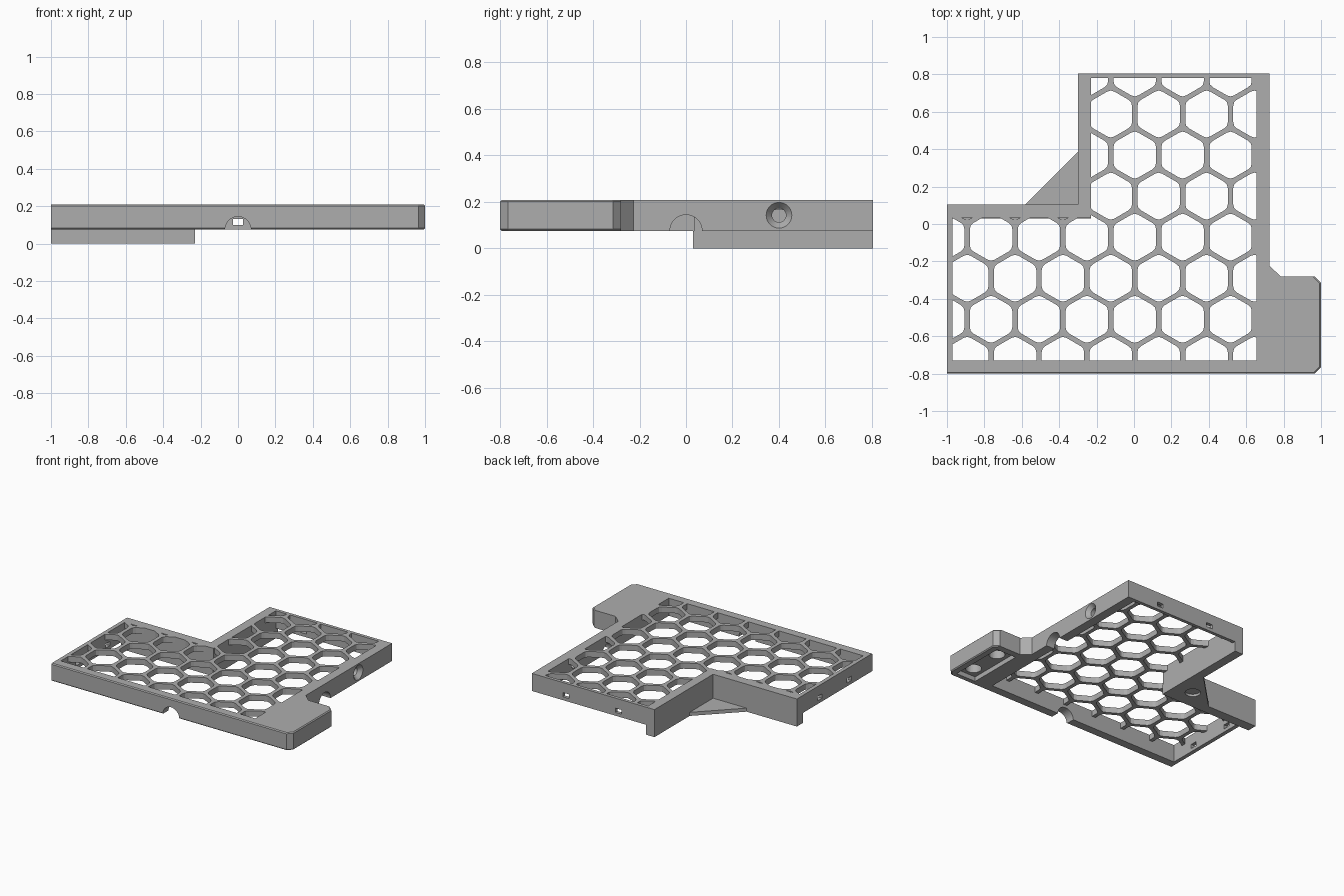
import bpy, bmesh, math
from mathutils import Matrix, Vector

cube = bpy.data.objects.get("Cube")
if cube:
    bpy.data.objects.remove(cube)

grey = bpy.data.materials.new("plain_grey")
grey.use_nodes = True
COLOUR = (0.42, 0.42, 0.42, 1)
grey.diffuse_color = COLOUR
grey.node_tree.nodes["Principled BSDF"].inputs["Base Color"].default_value = COLOUR

Z0, Z1 = 0.075, 0.208      # underside and top of the tray
PLATE = 0.165              # underside of the honeycomb sheet


def make(name, bm):
    bmesh.ops.recalc_face_normals(bm, faces=bm.faces)
    me = bpy.data.meshes.new(name)
    bm.to_mesh(me)
    bm.free()
    ob = bpy.data.objects.new(name, me)
    me.materials.append(grey)
    bpy.context.collection.objects.link(ob)
    return ob


def add_prism(bm, pts, lo, hi):
    face = bm.faces.new([bm.verts.new((x, y, lo)) for x, y in pts])
    up = bmesh.ops.extrude_face_region(bm, geom=[face])["geom"]
    verts = [v for v in up if isinstance(v, bmesh.types.BMVert)]
    bmesh.ops.translate(bm, verts=verts, vec=(0, 0, hi - lo))


def prism(name, pts, lo, hi):
    bm = bmesh.new()
    add_prism(bm, pts, lo, hi)
    return make(name, bm)


def box(x0, x1, y0, y1, lo, hi):
    return prism("cutter", [(x0, y0), (x1, y0), (x1, y1), (x0, y1)], lo, hi)


def rod(centre, r, depth, axis="Z", r2=None):
    bm = bmesh.new()
    turn = {"X": Matrix.Rotation(math.pi / 2, 4, "Y"),
            "Y": Matrix.Rotation(math.pi / 2, 4, "X"), "Z": Matrix()}[axis]
    bmesh.ops.create_cone(bm, cap_ends=True, segments=40, radius1=r,
                          radius2=r if r2 is None else r2, depth=depth,
                          matrix=Matrix.Translation(centre) @ turn)
    return make("cutter", bm)


def combine(ob, cutter, operation="DIFFERENCE"):
    mod = ob.modifiers.new("cut", "BOOLEAN")
    mod.operation, mod.solver, mod.object = operation, "EXACT", cutter
    with bpy.context.temp_override(object=ob, active_object=ob):
        bpy.ops.object.modifier_apply(modifier=mod.name)
    bpy.data.objects.remove(cutter)


# Tray body with the side tab, front and tab edges slightly broken
bm = bmesh.new()
add_prism(bm, [(-1, -0.8), (0.965, -0.8), (1, -0.765), (1, -0.315), (0.965, -0.28),
               (0.785, -0.28), (0.725, -0.225), (0.725, 0.805), (-0.3, 0.805),
               (-0.3, 0.105), (-1, 0.105)], Z0, Z1)
rim = []
for e in bm.edges:
    a, b = (v.co for v in e.verts)
    m = (a + b) / 2
    if abs(a.z - b.z) < 1e-4 and (m.y < -0.77 or m.x > 0.97):
        rim.append(e)
bmesh.ops.bevel(bm, geom=rim, offset=0.007, segments=1, affect="EDGES")
tray = make("tray_body", bm)

# Hollow underside
WINDOW = [(-0.97, -0.73), (0.655, -0.73), (0.655, 0.78), (-0.23, 0.78),
          (-0.23, 0.035), (-0.97, 0.035)]
combine(tray, prism("cutter", WINDOW, -0.1, PLATE))

# Honeycomb openings, rounded and trimmed to the window
PX, PY, R, ROUND = 0.256, 0.2195, 0.131, 0.022
corners = [Vector((math.sin(k * math.pi / 3), math.cos(k * math.pi / 3))) * R for k in range(6)]
cell = []
for k, c in enumerate(corners):
    to_prev = (corners[k - 1] - c).normalized() * ROUND
    to_next = (corners[(k + 1) % 6] - c).normalized() * ROUND
    a, b = c + to_prev, c + to_next
    cell += [a, (a + b) / 4 + c / 2, b]
bm = bmesh.new()
for row in range(-1, 7):
    y = 0.588 - row * PY
    for col in range(-5, 5):
        x = 0.004 + (col + (0.5 if row % 2 == 0 else 0)) * PX
        add_prism(bm, [(x + p.x, y + p.y) for p in cell], 0.1, 0.3)
honeycomb = make("cutter", bm)
combine(honeycomb, prism("cutter", WINDOW, 0.05, 0.25), "INTERSECT")
combine(tray, honeycomb)

# Cable arches in the front and right walls
combine(tray, rod((0, -0.765, Z0), 0.069, 0.12, "Y"))
combine(tray, rod((0.7, 0, Z0), 0.069, 0.13, "X"))

# Countersunk screw hole in the right wall
combine(tray, rod((0.69, 0.4, 0.142), 0.03, 0.2, "X"))
combine(tray, rod((0.711, 0.4, 0.142), 0.03, 0.03, "X", 0.056))

# Small slots in the back and left walls
for x in (0, 0.44):
    combine(tray, box(x - 0.026, x + 0.026, 0.75, 0.85, 0.1, 0.132))
for y in (-0.52, -0.17):
    combine(tray, box(-1.05, -0.94, y - 0.026, y + 0.026, 0.1, 0.132))

# Recess under the tab with two round sockets
combine(tray, box(0.785, 0.95, -0.76, -0.33, 0, 0.11))
for y in (-0.68, -0.43):
    combine(tray, rod((0.867, y, 0.13), 0.055, 0.1))

# Lower wall following the inside corner
prism("lower_wall", [(-1, 0.03), (-0.23, 0.03), (-0.23, 0.805), (-0.3, 0.805),
                     (-0.3, 0.105), (-1, 0.105)], 0, Z0)

# Triangular foot plate with a blind socket
gusset = prism("corner_gusset", [(-0.3, 0.105), (-0.3, 0.385), (-0.58, 0.105)], 0, 0.027)
combine(gusset, rod((-0.375, 0.18, 0), 0.053, 0.036))
